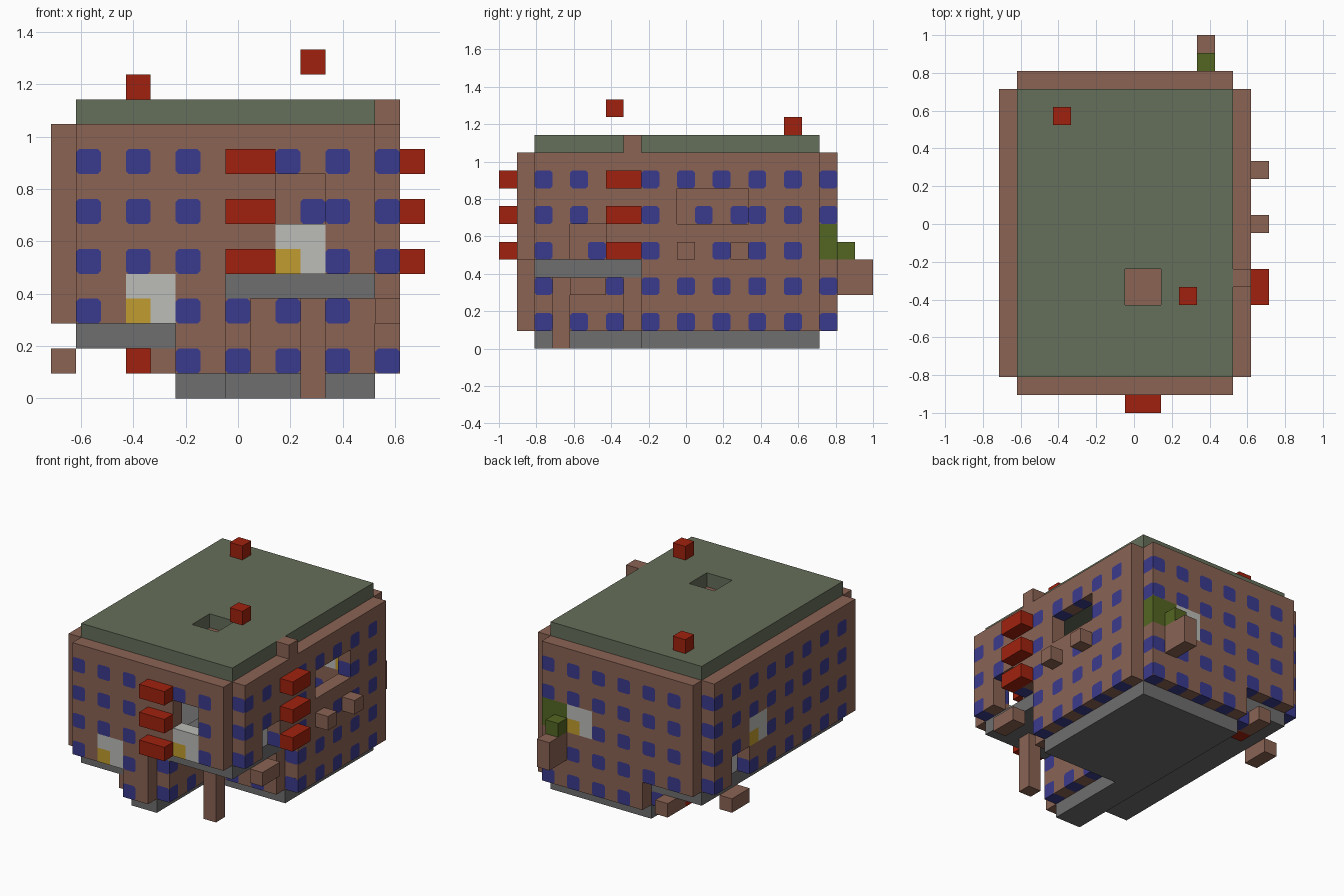
import bpy, bmesh
from itertools import product
from mathutils import Vector

if "Cube" in bpy.data.objects:
    bpy.data.objects.remove(bpy.data.objects["Cube"], do_unlink=True)

U = 2 / 21                       # side of one building block
CENTRE = Vector((7.5, 10.5, 0))  # block coordinates of the origin
TRIM = 0.12                      # cut corner of a window pane


def srgb(*rgb):
    return [(c / 255 / 12.92 if c < 11 else ((c / 255 + 0.055) / 1.055) ** 2.4) for c in rgb] + [1]


def material(name, *rgb):
    m = bpy.data.materials.new(name)
    m.use_nodes = True
    m.diffuse_color = srgb(*rgb)
    bsdf = next(n for n in m.node_tree.nodes if n.type == 'BSDF_PRINCIPLED')
    bsdf.inputs["Base Color"].default_value = m.diffuse_color
    bsdf.inputs["Roughness"].default_value = 0.9
    return m


MATS = {
    "brick": material("brick_brown", 138, 99, 84),
    "glass": material("window_blue", 58, 58, 142),
    "roof": material("roof_green", 101, 110, 90),
    "stone": material("stone_grey", 110, 110, 110),
    "red": material("balcony_red", 160, 33, 14),
    "white": material("door_white", 188, 188, 184),
    "yellow": material("door_yellow", 192, 156, 46),
    "moss": material("moss_green", 84, 102, 34),
}
KEYS = list(MATS)
cells = {}   # block position -> (part, colour)


def box(part, colour, xs, ys, zs):
    """Fill an inclusive range of blocks."""
    for p in product(*(range(a, b + 1) for a, b in (xs, ys, zs))):
        cells[p] = (part, colour)


def wall(part, xs, ys, zs, axis, parity):
    """Brick wall with a window on every second block and storey."""
    box(part, "brick", xs, ys, zs)
    for p in product(*(range(a, b + 1) for a, b in (xs, ys, zs))):
        if p[axis] % 2 == parity and p[2] % 2 == 1:
            cells[p] = (part, "glass")


def opening(xs, ys, zs):
    for p in product(*(range(a, b + 1) for a, b in (xs, ys, zs))):
        cells.pop(p, None)


# Floors and roof
box("ground_floor", "stone", (5, 12), (8, 17), (0, 0))
box("ground_floor", "stone", (5, 6), (2, 7), (0, 0))
box("left_raised_floor", "stone", (1, 4), (2, 17), (2, 2))
box("corner_raised_floor", "stone", (7, 12), (2, 7), (4, 4))
box("roof", "roof", (1, 12), (2, 17), (11, 11))
opening((7, 8), (6, 7), (11, 11))
box("roof_hatch", "brick", (7, 8), (6, 7), (10, 10))

# Outer walls, stepping up over the raised floors
for xs, low in (((1, 4), 3), ((5, 6), 1), ((7, 12), 5)):
    wall("front_wall", xs, (1, 1), (low, 10), 0, 1)
for xs, low in (((1, 4), 3), ((5, 12), 1)):
    wall("back_wall", xs, (18, 18), (low, 10), 0, 0)
for ys, low in (((2, 7), 5), ((8, 17), 1)):
    wall("east_wall", (13, 13), ys, (low, 10), 1, 0)
wall("west_wall", (0, 0), (2, 17), (3, 10), 1, 1)

# Walls below the raised floors
wall("recess_side_wall", (7, 7), (2, 7), (1, 3), 1, 0)
wall("recess_front_wall", (8, 12), (7, 7), (1, 3), 0, 1)
wall("lower_west_wall", (4, 4), (2, 17), (1, 1), 1, 1)

# Openings
opening((9, 10), (1, 1), (7, 8))
opening((13, 13), (4, 5), (5, 6))
opening((13, 13), (10, 13), (7, 8))
opening((0, 0), (14, 15), (3, 4))

# Doors: white panel with one yellow block
for name, xs, ys, z, yellow in (
        ("front_left_door", (3, 4), (1, 1), 3, (3, 1)),
        ("front_right_door", (9, 10), (1, 1), 5, (9, 1)),
        ("back_door", (9, 10), (18, 18), 5, (10, 18)),
        ("west_door", (0, 0), (12, 13), 5, (0, 13))):
    box(name, "white", xs, ys, (z, z + 1))
    cells[yellow + (z,)] = (name, "yellow")

# Balconies
for n, z in enumerate((5, 7, 9), 1):
    box(f"front_balcony_{n}", "red", (7, 8), (0, 0), (z, z))
    box(f"east_balcony_{n}", "red", (14, 14), (6, 7), (z, z))

# Planting and ledges on the back
box("back_planting", "moss", (11, 12), (18, 18), (5, 6))
box("back_planting", "moss", (11, 11), (19, 19), (5, 5))
box("back_ledge", "brick", (11, 11), (19, 20), (3, 4))

# Loose blocks, ledges and post
box("front_post", "brick", (10, 10), (3, 3), (0, 3))
box("east_ledge", "brick", (13, 13), (4, 5), (3, 3))
box("west_ledge", "brick", (0, 0), (14, 15), (1, 1))
box("lower_back_ledge", "brick", (3, 3), (17, 18), (1, 1))
box("lower_red_block", "red", (3, 3), (16, 16), (1, 1))
box("parapet_block", "brick", (13, 13), (7, 7), (11, 11))
box("east_bracket_near", "brick", (14, 14), (10, 10), (5, 5))
box("east_bracket_far", "brick", (14, 14), (13, 13), (5, 5))
box("chimney_block", "red", (3, 3), (16, 16), (12, 12))
box("floating_block", "red", (10, 10), (6, 6), (13, 13))


def add_face(bm, pts, colour):
    f = bm.faces.new([bm.verts.new((p - CENTRE) * U) for p in pts])
    f.material_index = KEYS.index(colour)


def block_side(bm, pos, axis, sign, colour):
    """One exposed side of a block; windows get an eight-sided pane."""
    n, u, v = Vector(), Vector(), Vector()
    n[axis], u[(axis + 1) % 3], v[(axis + 2) % 3] = sign, 0.5, 0.5 * sign
    mid = Vector(pos) + Vector((0.5, 0.5, 0.5)) + n / 2
    corners = [mid - u - v, mid + u - v, mid + u + v, mid - u + v]
    if colour != "glass":
        add_face(bm, corners, colour)
        return
    pane = []
    for i, c in enumerate(corners):
        a = c.lerp(corners[i - 1], TRIM)
        b = c.lerp(corners[(i + 1) % 4], TRIM)
        pane += [a, b]
        add_face(bm, [a, c, b], "brick")
    add_face(bm, pane, "glass")


# Build one object per part from its exposed block sides
meshes = {}
for pos, (part, colour) in cells.items():
    bm = meshes.setdefault(part, bmesh.new() if part not in meshes else None)
    for axis, sign in product(range(3), (-1, 1)):
        near = list(pos)
        near[axis] += sign
        if tuple(near) not in cells:
            block_side(bm, pos, axis, sign, colour)

for part, bm in meshes.items():
    bmesh.ops.remove_doubles(bm, verts=bm.verts, dist=0.0005)
    mesh = bpy.data.meshes.new(part)
    bm.to_mesh(mesh)
    bm.free()
    for m in MATS.values():
        mesh.materials.append(m)
    bpy.context.scene.collection.objects.link(bpy.data.objects.new(part, mesh))
